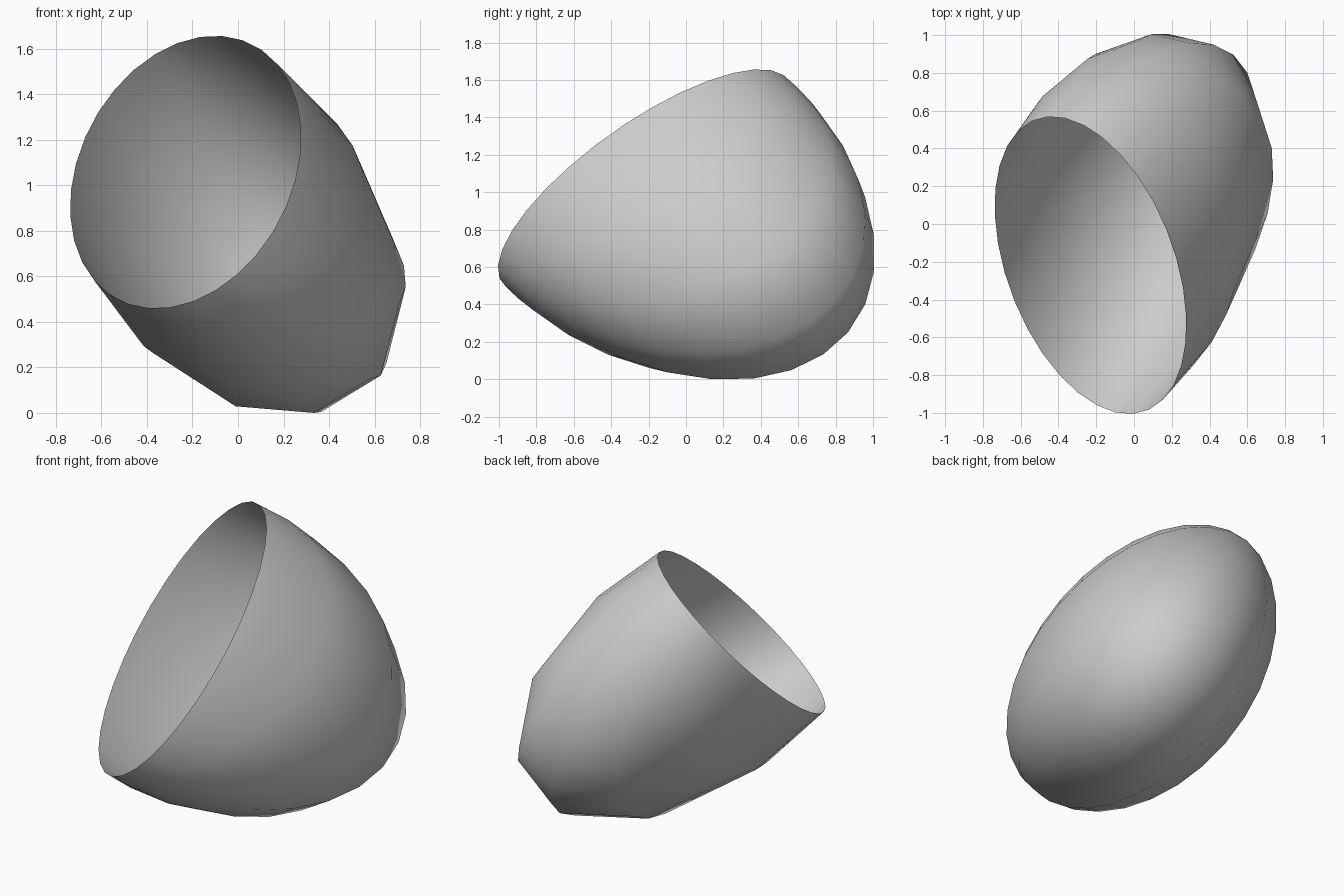
import bpy, bmesh, math
from mathutils import Vector

if "Cube" in bpy.data.objects:
    bpy.data.objects.remove(bpy.data.objects["Cube"])

# Local frame of the tilted bowl: long rim axis, short rim axis, depth
centre = Vector((-0.232, -0.215, 1.065))
depth = Vector((0.53, 0.53, -0.66)).normalized()
long_ax = Vector((-0.141, 0.824, 0.549))
long_ax = (long_ax - depth * long_ax.dot(depth)).normalized()
short_ax = long_ax.cross(depth)
LONG, SHORT, LEAN = 0.945, 0.586, 0.135
STEPS = 16

# Cross-section through the middle: (width factor, depth)
half = [(1.0, 0.0), (1.05, 0.51), (0.8, 1.11), (0.29, 1.43)]
section = half + [(-w, d) for w, d in reversed(half)]

# Each meridian runs from one tip of the rim to the other
bm = bmesh.new()
tips = [bm.verts.new(centre + long_ax * LONG * s) for s in (1, -1)]
strips = []
for w, d in section:
    side = short_ax * (w * SHORT) + depth * d + long_ax * (LEAN * d)
    strips.append([bm.verts.new(centre + long_ax * (LONG * math.cos(a)) + side * math.sin(a))
                   for a in (math.pi * i / STEPS for i in range(1, STEPS))])

# Skin between neighbouring meridians
for a, b in zip(strips, strips[1:]):
    bm.faces.new((tips[0], a[0], b[0]))
    bm.faces.new((tips[1], b[-1], a[-1]))
    for i in range(STEPS - 2):
        bm.faces.new((a[i], a[i + 1], b[i + 1], b[i]))
bmesh.ops.recalc_face_normals(bm, faces=bm.faces)
if sum(f.normal.dot(f.calc_center_median() - centre) for f in bm.faces) < 0:
    bmesh.ops.reverse_faces(bm, faces=bm.faces)

# Centre on x and y, stand on z = 0
lo = Vector([min(v.co[k] for v in bm.verts) for k in range(3)])
hi = Vector([max(v.co[k] for v in bm.verts) for k in range(3)])
bmesh.ops.translate(bm, verts=bm.verts, vec=(-(lo.x + hi.x) / 2, -(lo.y + hi.y) / 2, -lo.z))

mesh = bpy.data.meshes.new("open_shell")
bm.to_mesh(mesh)
bm.free()
mesh.shade_smooth()
shell = bpy.data.objects.new("open_shell", mesh)
bpy.context.collection.objects.link(shell)
